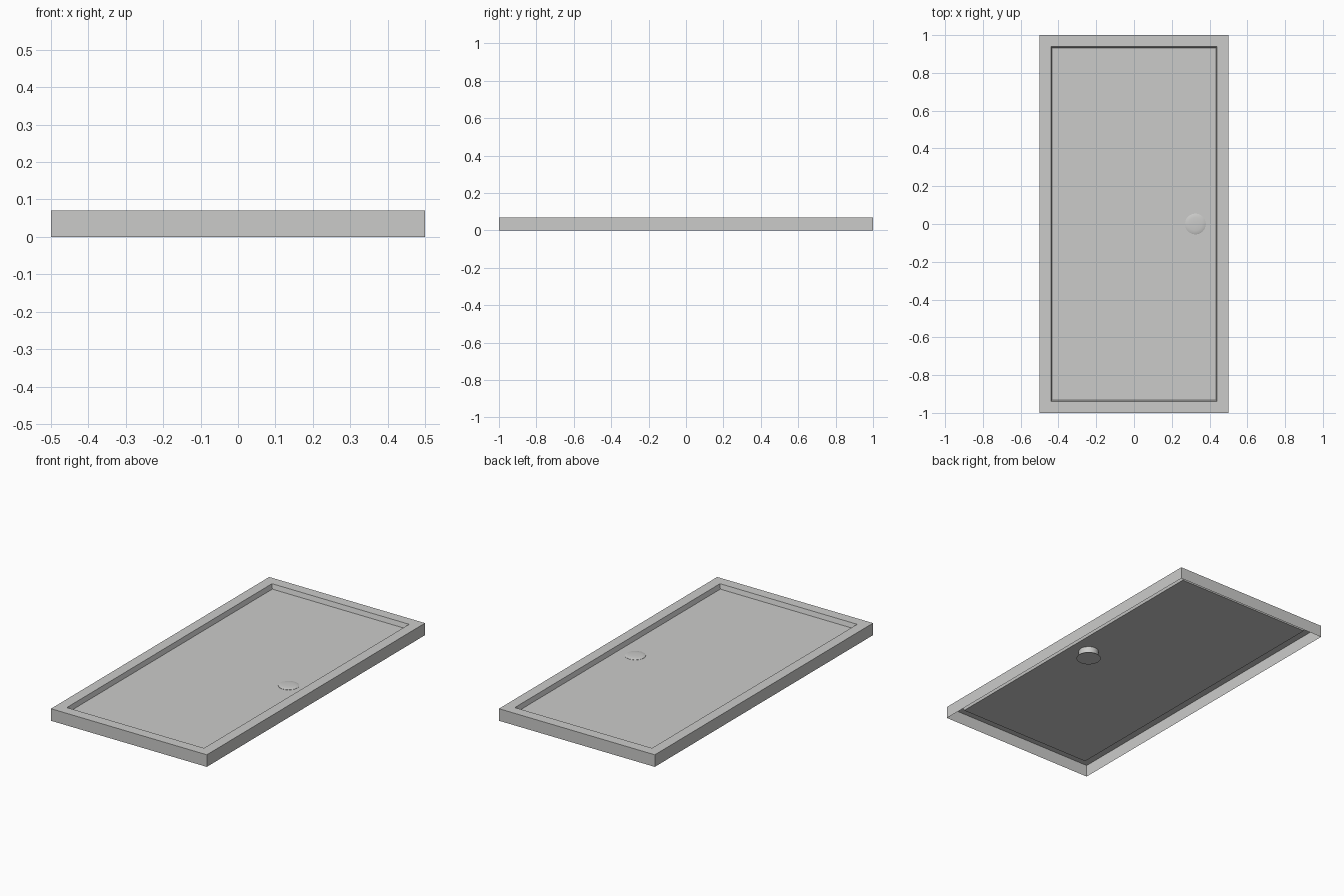
import bpy, bmesh
from math import cos, sin, tau

cube = bpy.data.objects.get("Cube")
if cube:
    bpy.data.objects.remove(cube)

# One matte grey for the whole tray
grey = bpy.data.materials.new("pale grey")
colour = (0.6, 0.6, 0.59, 1)
grey.use_nodes = True
grey.diffuse_color = colour
grey.node_tree.nodes["Principled BSDF"].inputs["Base Color"].default_value = colour

HEIGHT, FLOOR = 0.07, 0.043


def rectangle(half_x, half_y, z):
    return [(sx * half_x, sy * half_y, z)
            for sx, sy in ((-1, -1), (1, -1), (1, 1), (-1, 1))]


def circle(radius, z, sides=32):
    return [(radius * cos(tau * i / sides), radius * sin(tau * i / sides), z)
            for i in range(sides)]


def loft(name, sections, cap_start=False, location=(0, 0, 0)):
    """Bridge closed sections in order and close the last one."""
    bm = bmesh.new()
    rings = [[bm.verts.new(p) for p in section] for section in sections]
    for a, b in zip(rings, rings[1:]):
        n = len(a)
        for i in range(n):
            j = (i + 1) % n
            bm.faces.new((a[i], a[j], b[j], b[i]))
    bm.faces.new(rings[-1])
    if cap_start:
        bm.faces.new(rings[0][::-1])
    mesh = bpy.data.meshes.new(name)
    bm.to_mesh(mesh)
    bm.free()
    mesh.materials.append(grey)
    obj = bpy.data.objects.new(name, mesh)
    obj.location = location
    bpy.context.collection.objects.link(obj)
    return obj


# Thin shell, open underneath: outer wall, rim, sloped step, recessed floor
loft("tray", [
    rectangle(0.5, 1.0, 0),
    rectangle(0.5, 1.0, HEIGHT),
    rectangle(0.44, 0.94, HEIGHT),
    rectangle(0.433, 0.933, FLOOR),
])

# Drain: bottom flange, pipe, and a low domed cover above the floor
drain = loft("drain", [
    circle(0.066, 0),
    circle(0.066, 0.002),
    circle(0.055, 0.002),
    circle(0.055, FLOOR + 0.001),
    circle(0.05, FLOOR + 0.003),
    circle(0.035, FLOOR + 0.005),
    circle(0.015, FLOOR + 0.006),
], cap_start=True, location=(0.325, 0, 0))

bpy.ops.object.select_all(action="DESELECT")
drain.select_set(True)
bpy.context.view_layer.objects.active = drain
bpy.ops.object.shade_smooth_by_angle()
